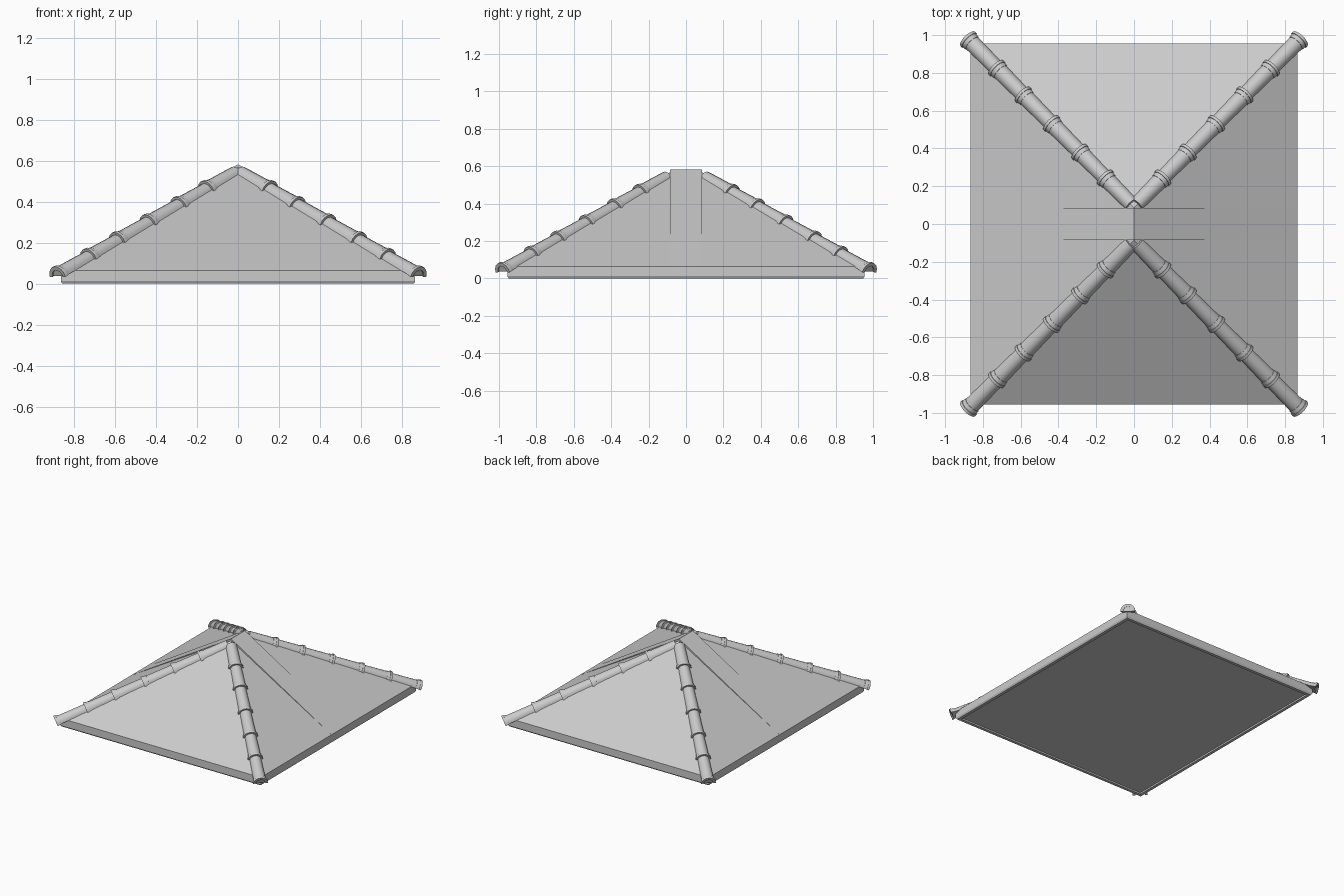
import bpy, bmesh, math
from mathutils import Vector

cube = bpy.data.objects.get("Cube")
if cube:
    bpy.data.objects.remove(cube, do_unlink=True)

grey = bpy.data.materials.new("light grey")
grey.use_nodes = True
colour = (0.6, 0.6, 0.6, 1)
grey.diffuse_color = colour
grey.node_tree.nodes["Principled BSDF"].inputs["Base Color"].default_value = colour

HX, HY = 0.865, 0.955          # half size of the eaves
EAVE, RIDGE, RY = 0.065, 0.568, 0.085


def finish(name, bm, smooth=False):
    bmesh.ops.recalc_face_normals(bm, faces=bm.faces)
    mesh = bpy.data.meshes.new(name)
    bm.to_mesh(mesh)
    bm.free()
    mesh.materials.append(grey)
    obj = bpy.data.objects.new(name, mesh)
    bpy.context.collection.objects.link(obj)
    if smooth:
        bpy.ops.object.select_all(action='DESELECT')
        obj.select_set(True)
        bpy.context.view_layer.objects.active = obj
        bpy.ops.object.shade_smooth_by_angle(angle=math.radians(35))
    return obj


def rectangle(bm, hx, hy, z):
    return [bm.verts.new((x * hx, y * hy, z))
            for x, y in ((-1, -1), (1, -1), (1, 1), (-1, 1))]


def bridge(bm, a, b, closed=True):
    n = len(a)
    for i in range(n if closed else n - 1):
        j = (i + 1) % n
        bm.faces.new((a[i], a[j], b[j], b[i]))


# Hipped roof: recessed underside, fascia, four slopes and a short ridge
bm = bmesh.new()
rings = [rectangle(bm, *r) for r in (
    (HX - 0.03, HY - 0.03, 0.012), (HX - 0.03, HY - 0.03, 0),
    (HX - 0.007, HY - 0.007, 0), (HX, HY, 0.012), (HX, HY, EAVE))]
bm.faces.new(rings[0])
for a, b in zip(rings, rings[1:]):
    bridge(bm, a, b)
front_top = bm.verts.new((0, -RY, RIDGE))
back_top = bm.verts.new((0, RY, RIDGE))
a, b, c, d = rings[-1]
for face in ((a, b, front_top), (b, c, back_top, front_top),
             (c, d, back_top), (d, a, front_top, back_top)):
    bm.faces.new(face)
finish("roof", bm)

# Thin saddle strip that folds over the ridge
bm = bmesh.new()
loops = []
for y in (-RY, RY):
    loops.append([bm.verts.new((x, y, z)) for x, z in (
        (-HX, EAVE), (0, RIDGE + 0.014), (HX, EAVE), (0, RIDGE - 0.005))])
    bm.faces.new(loops[-1])
bridge(bm, *loops)
finish("ridge_strip", bm)


def arc_piece(bm, start, end, r0, r1, inner=0.0, spread=90, steps=8):
    """Half-round tile or collar between two points, following the hip."""
    along = (end - start).normalized()
    side = along.cross(Vector((0, 0, 1))).normalized()
    up = side.cross(along)

    def section(p, r):
        angles = [math.radians(-spread + 2 * spread * i / steps) for i in range(steps + 1)]
        outer = [bm.verts.new(p + r * (side * math.sin(t) + up * math.cos(t))) for t in angles]
        if not inner:
            return outer
        return outer + [bm.verts.new(p + inner * (side * math.sin(t) + up * math.cos(t)))
                        for t in reversed(angles)]
    s0, s1 = section(start, r0), section(end, r1)
    bridge(bm, s0, s1)
    if inner:
        n = len(s0)
        for s in (s0, s1):
            for i in range(steps):
                bm.faces.new((s[i], s[i + 1], s[n - 2 - i], s[n - 1 - i]))
    else:
        bm.faces.new(s0)
        bm.faces.new(s1)


# Rows of hip tiles with raised collars, and a flared tile at each corner
for sx, side_name in ((-1, "right"), (1, "left")):
    for sy, end_name in ((-1, "front"), (1, "back")):
        top = Vector((sx * 0.012, sy * 0.102, 0.533))
        low = Vector((sx * 0.875, sy * 0.975, 0.036))
        span = (low - top).length
        unit = (low - top) / span
        joints = [0] + [(x - 0.012) / 0.863 for x in (0.15, 0.285, 0.435, 0.585, 0.725)] + [1]
        bm = bmesh.new()
        for t0, t1 in zip(joints, joints[1:]):
            arc_piece(bm, top.lerp(low, t0), top.lerp(low, t1), 0.041, 0.045)
        finish(f"{end_name}_{side_name}_hip_tiles", bm, True)

        bm = bmesh.new()
        for t in joints[1:]:
            p = top.lerp(low, t)
            arc_piece(bm, p - unit * 0.03, p - unit * 0.008, 0.047, 0.050, 0.035)
            arc_piece(bm, p - unit * 0.008, p + unit * 0.008, 0.054, 0.054, 0.035)
        finish(f"{end_name}_{side_name}_hip_collars", bm, True)
